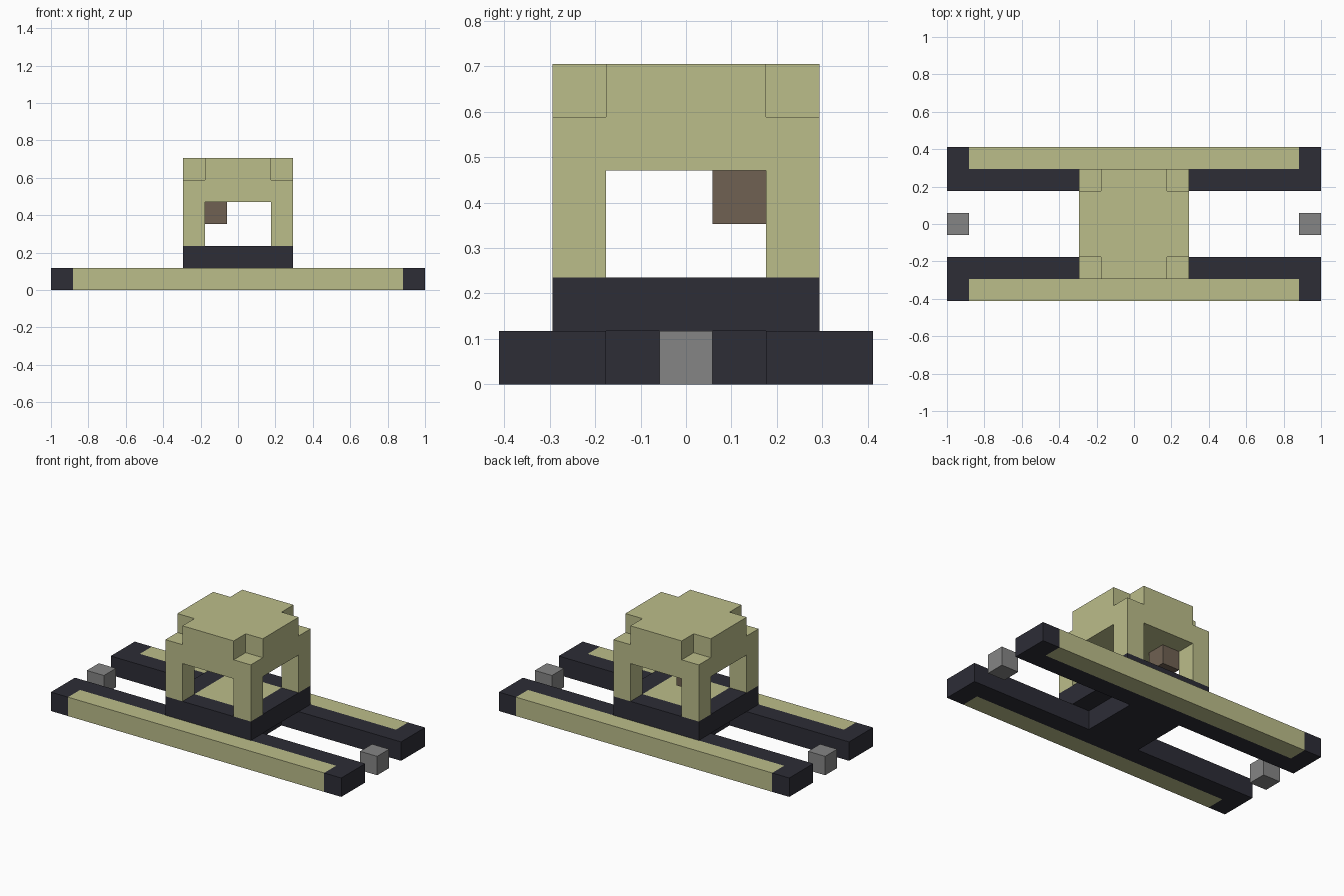
import bpy
import bmesh
from mathutils import Vector

U = 2 / 17  # edge of one block; the model is 17 blocks long

old = bpy.data.objects.get("Cube")
if old:
    bpy.data.objects.remove(old, do_unlink=True)


def material(name, rgb):
    m = bpy.data.materials.new(name)
    m.use_nodes = True
    m.diffuse_color = (*rgb, 1)
    m.node_tree.nodes["Principled BSDF"].inputs["Base Color"].default_value = (*rgb, 1)
    return m


TAN = material("khaki", (0.50, 0.51, 0.255))
DARK = material("charcoal", (0.026, 0.026, 0.037))
GREY = material("grey", (0.235, 0.235, 0.235))
BROWN = material("brown", (0.16, 0.12, 0.085))


def box(x0, x1, y0, y1, z0, z1):
    """Block cells filling an inclusive range."""
    return {(x, y, z) for x in range(x0, x1 + 1)
            for y in range(y0, y1 + 1) for z in range(z0, z1 + 1)}


def part(name, cells, mats, rule=lambda x, y, z: 0):
    """Closed outer skin around the cells, coloured cell by cell."""
    bm = bmesh.new()
    for cell in sorted(cells):
        centre = Vector(cell)
        for axis in range(3):
            for sign in (-1, 1):
                n = Vector((0, 0, 0))
                n[axis] = sign
                if tuple(int(c) for c in centre + n) in cells:
                    continue
                a = Vector((0, 0, 0))
                a[(axis + 1) % 3] = 0.5
                b = n.cross(a)
                mid = centre + n / 2 + Vector((0, 0, 0.5))
                corners = (mid - a - b, mid + a - b, mid + a + b, mid - a + b)
                face = bm.faces.new([bm.verts.new(c * U) for c in corners])
                face.material_index = rule(*cell)
    bmesh.ops.remove_doubles(bm, verts=bm.verts, dist=U / 100)
    # Merge the flat runs of blocks into large faces
    bmesh.ops.dissolve_limit(bm, angle_limit=0.01, verts=bm.verts,
                             edges=bm.edges, delimit={'MATERIAL'})
    mesh = bpy.data.meshes.new(name)
    bm.to_mesh(mesh)
    bm.free()
    for m in mats:
        mesh.materials.append(m)
    obj = bpy.data.objects.new(name, mesh)
    bpy.context.collection.objects.link(obj)
    return obj


# Long side rails with khaki outer strips and charcoal ends
def rail_colour(x, y, z):
    return 1 if abs(y) == 3 and abs(x) < 8 else 0


part("front_rail", box(-8, 8, -3, -2, 0, 0), [DARK, TAN], rail_colour)
part("back_rail", box(-8, 8, 2, 3, 0, 0), [DARK, TAN], rail_colour)

# Chassis between and above the rails, with a khaki cabin floor
part("chassis", box(-1, 1, -1, 1, 0, 0) | box(-2, 2, -2, 2, 1, 1), [DARK, TAN],
     lambda x, y, z: int(z == 1 and max(abs(x), abs(y)) < 2))

# Cabin: corner pillars and a roof with notched top corners
cabin = box(-2, 2, -2, 2, 4, 5)
for x in (-2, 2):
    for y in (-2, 2):
        cabin |= box(x, x, y, y, 2, 3)
        cabin.discard((x, y, 5))
part("cabin", cabin, [TAN])

# Small block hanging under the roof
part("hanging_block", box(-1, -1, 1, 1, 3, 3), [BROWN])

# Loose end blocks between the rails
for side, x in (("left", 8), ("right", -8)):
    part(side + "_end_block", box(x, x, 0, 0, 0, 0), [GREY])
